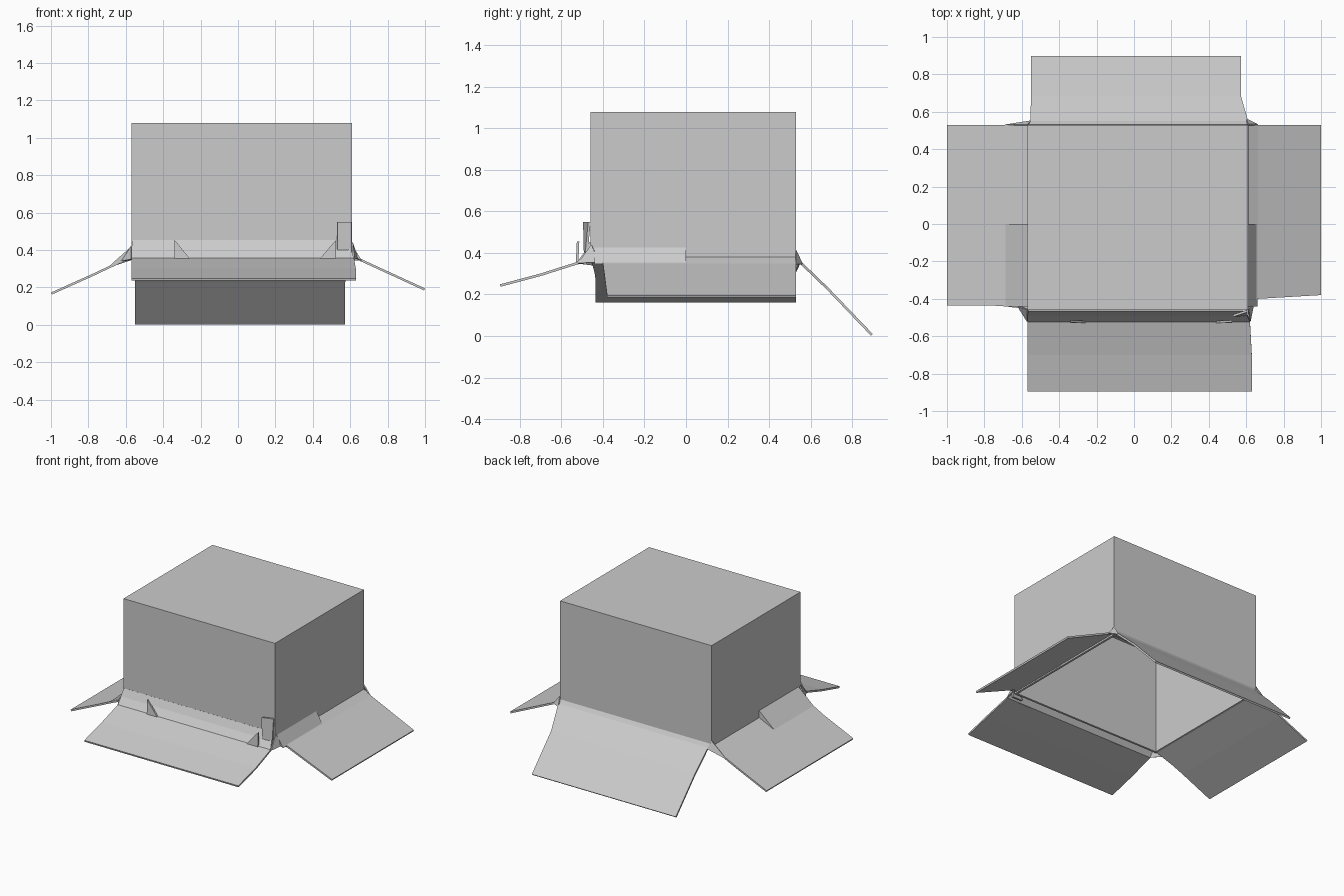
import bpy, bmesh

if "Cube" in bpy.data.objects:
    bpy.data.objects.remove(bpy.data.objects["Cube"])

T = 0.012  # cardboard thickness


def make(name, verts, faces, thickness=0.0, offset=0.0):
    bm = bmesh.new()
    vs = [bm.verts.new(v) for v in verts]
    for f in faces:
        bm.faces.new([vs[i] for i in f])
    bmesh.ops.recalc_face_normals(bm, faces=bm.faces)
    me = bpy.data.meshes.new(name)
    bm.to_mesh(me)
    bm.free()
    ob = bpy.data.objects.new(name, me)
    bpy.context.collection.objects.link(ob)
    if thickness:
        m = ob.modifiers.new("card", 'SOLIDIFY')
        m.thickness, m.offset, m.use_even_offset = thickness, offset, True
    return ob


def flap(name, axis, rows):
    """Folded sheet: each row is (distance outward, z, side start, side end)."""
    verts = []
    for d, z, a, b in rows:
        for s in (a, b):
            verts.append((d, s, z) if axis == 'X' else (s, d, z))
    faces = [(2*i, 2*i+1, 2*i+3, 2*i+2) for i in range(len(rows) - 1)]
    return make(name, verts, faces, T)


def wedge(name, axis, profile, a, b):
    """Closed triangular prism along the wall, for the crumpled folds."""
    verts = [(d, s, z) if axis == 'X' else (s, d, z) for s in (a, b) for d, z in profile]
    return make(name, verts, [(0, 1, 2), (3, 5, 4), (0, 3, 4, 1), (1, 4, 5, 2), (2, 5, 3, 0)])


# Upside-down box: closed top, open underside
X0, X1, Y0, Y1, Z0, Z1 = -0.57, 0.61, -0.46, 0.53, 0.355, 1.08
ring = [(X0, Y0), (X1, Y0), (X1, Y1), (X0, Y1)]
make("box_body", [(x, y, z) for z in (Z0, Z1) for x, y in ring],
     [(4, 5, 6, 7)] + [(i, (i+1) % 4, (i+1) % 4 + 4, i + 4) for i in range(4)],
     0.015, -1.0)

# Splayed flaps around the opening
flap("front_flap", 'Y', [(-0.46, 0.45, -0.565, 0.60), (-0.485, 0.40, -0.57, 0.605),
                         (-0.52, 0.352, -0.57, 0.62), (-0.70, 0.295, -0.57, 0.63),
                         (-0.895, 0.243, -0.57, 0.63)])
flap("back_flap", 'Y', [(0.528, 0.385, -0.565, 0.605), (0.545, 0.36, -0.555, 0.61),
                        (0.68, 0.23, -0.55, 0.572), (0.895, 0.006, -0.55, 0.572)])
flap("left_flap", 'X', [(-0.568, 0.365, -0.455, 0.53), (-0.69, 0.308, -0.44, 0.53),
                        (-0.77, 0.27, -0.435, 0.53), (-0.997, 0.168, -0.435, 0.53)])
flap("right_flap", 'X', [(0.608, 0.375, -0.45, 0.53), (0.66, 0.345, -0.40, 0.53),
                         (0.997, 0.19, -0.38, 0.53)])

# Crumpled hinge folds on the front half of the side flaps
wedge("left_fold", 'X', [(-0.57, 0.42), (-0.69, 0.313), (-0.57, 0.36)], -0.44, 0.0)
wedge("right_fold", 'X', [(0.608, 0.43), (0.66, 0.348), (0.608, 0.365)], -0.44, 0.0)

# Torn points along the front crease
for name, tip, foot in (("front_tear_left", -0.34, -0.25), ("front_tear_right", 0.525, 0.43)):
    make(name, [(tip, -0.52, 0.455), (tip, -0.525, 0.345), (foot, -0.525, 0.345)],
         [(0, 1, 2)], T)
make("front_corner_strip", [(0.53, -0.49, 0.55), (0.605, -0.465, 0.55),
                            (0.605, -0.485, 0.345), (0.53, -0.485, 0.345)],
     [(0, 1, 2, 3)], T)

# Corner webs joining neighbouring flaps
corners = {
    "front_left_web": [(-0.57, -0.455, 0.42), (-0.62, -0.44, 0.34), (-0.57, -0.52, 0.35)],
    "front_right_web": [(0.61, -0.455, 0.44), (0.64, -0.42, 0.355), (0.62, -0.52, 0.35)],
    "back_left_web": [(-0.57, 0.528, 0.41), (-0.69, 0.528, 0.308), (-0.55, 0.55, 0.355)],
    "back_right_web": [(0.61, 0.53, 0.41), (0.66, 0.53, 0.345), (0.60, 0.56, 0.345)],
}
for name, pts in corners.items():
    make(name, pts, [(0, 1, 2)], 0.008)
